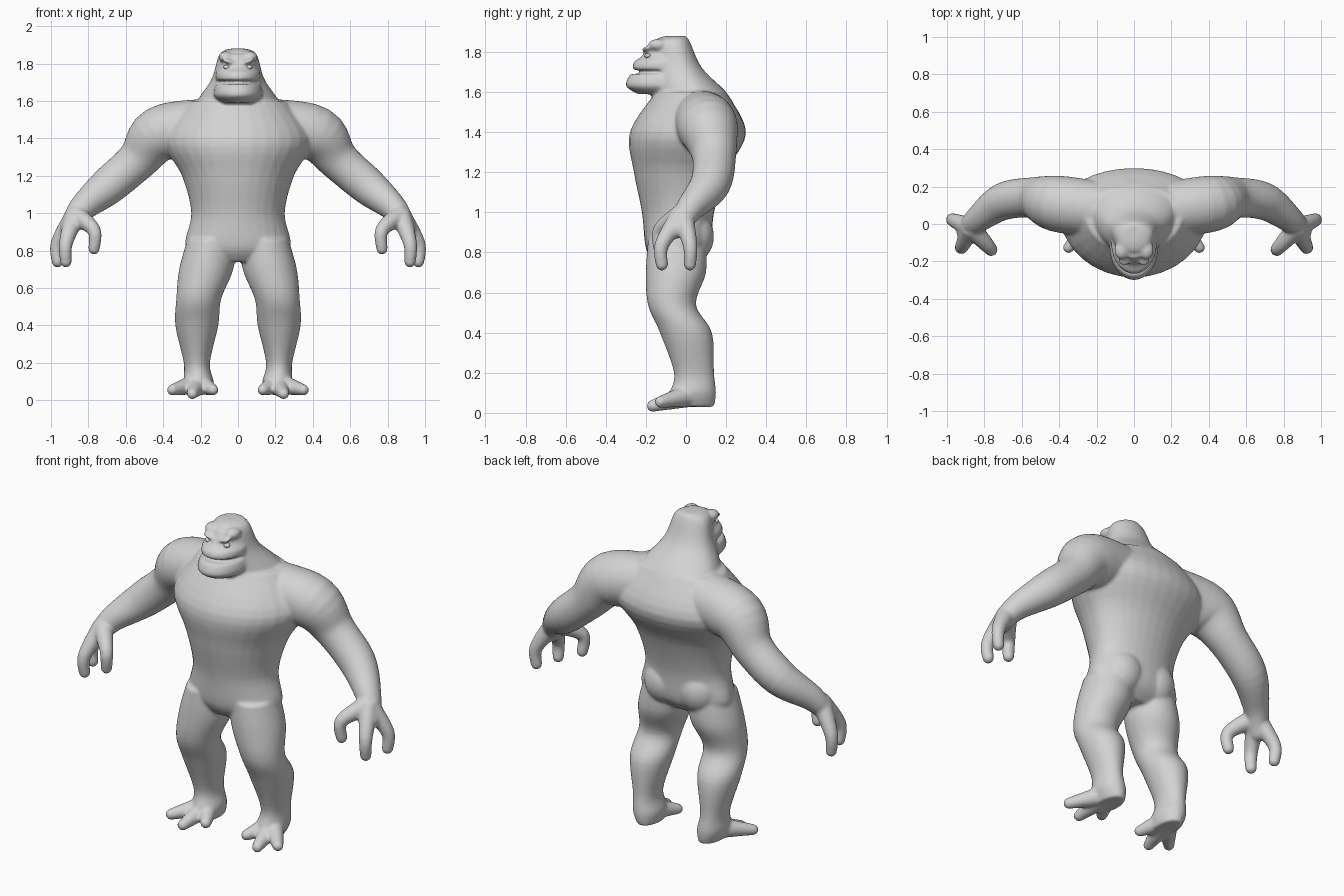
import bpy, bmesh, math
from mathutils import Vector, Matrix

cube = bpy.data.objects.get("Cube")
if cube:
    bpy.data.objects.remove(cube)

grey = 0.65
skin = bpy.data.materials.new("grey_skin")
skin.use_nodes = True
skin.diffuse_color = (grey, grey, grey, 1)
skin.node_tree.nodes["Principled BSDF"].inputs["Base Color"].default_value = skin.diffuse_color

SIDES = 32
ANGLES = [math.tau * i / SIDES for i in range(SIDES)]
bm = bmesh.new()


def refine(rows, steps=5):
    """Smooth Hermite interpolation through rows of numbers."""
    rows = [Vector(row) for row in rows]
    last = len(rows) - 1
    slopes = [(rows[min(i + 1, last)] - rows[max(i - 1, 0)]) / 2 for i in range(last + 1)]
    out = []
    for i in range(last):
        for k in range(steps):
            t = k / steps
            ease = t * t * (3 - 2 * t)
            out.append(rows[i] * (1 - ease) + rows[i + 1] * ease
                       + slopes[i] * t * (1 - t) ** 2
                       - slopes[i + 1] * t * t * (1 - t))
    return out + [rows[-1]]


def skin_rings(rings):
    """Bridge neighbouring rings and cap both ends."""
    loops = [[bm.verts.new(point) for point in ring] for ring in rings]
    for lower, upper in zip(loops, loops[1:]):
        for i in range(SIDES):
            bm.faces.new((lower[i - 1], lower[i], upper[i], upper[i - 1]))
    bm.faces.new(loops[0][::-1])
    bm.faces.new(loops[-1])


def stack(rows, side=1, widest=0.6):
    """Level rings: height, half width, front y, back y, centre x."""
    rings = []
    for height, half, front, back, centre in refine(rows):
        mid = front + (back - front) * widest
        ring = []
        for angle in ANGLES:
            reach = math.sin(angle)
            depth = back - mid if reach > 0 else mid - front
            ring.append((side * centre + half * math.cos(angle), mid + depth * reach, height))
        rings.append(ring)
    skin_rings(rings)


def blob(centre, radii, tilt=0):
    matrix = (Matrix.Translation(centre) @ Matrix.Rotation(tilt, 4, 'Y')
              @ Matrix.Diagonal((*radii, 1)))
    bmesh.ops.create_uvsphere(bm, u_segments=24, v_segments=16, radius=1, matrix=matrix)


def tube(rows, side):
    """Round limb along a path: x, y, z, radius; the far end is domed."""
    rows = refine(rows)
    points = [Vector((side * row[0], row[1], row[2])) for row in rows]
    whole = (points[-1] - points[0]).normalized()
    guide = Vector((0, 1, 0)) if abs(whole.y) < abs(whole.z) else Vector((1, 0, 0))
    rings = []
    for i, (point, row) in enumerate(zip(points, rows)):
        ahead = points[min(i + 1, len(points) - 1)] - points[max(i - 1, 0)]
        across = ahead.cross(guide).normalized()
        along = across.cross(ahead).normalized()
        rings.append([point + row[3] * (across * math.cos(angle) + along * math.sin(angle))
                      for angle in ANGLES])
    skin_rings(rings)
    blob(points[-1], [rows[-1][3]] * 3)


def finish(name):
    """Turn the collected parts into one smooth-shaded object."""
    bmesh.ops.recalc_face_normals(bm, faces=bm.faces)
    mesh = bpy.data.meshes.new(name)
    bm.to_mesh(mesh)
    bm.clear()
    mesh.materials.append(skin)
    mesh.polygons.foreach_set("use_smooth", [True] * len(mesh.polygons))
    obj = bpy.data.objects.new(name, mesh)
    bpy.context.collection.objects.link(obj)
    return obj


# Torso from crotch to shoulders
stack([(.74, .15, -.15, .05, 0), (.82, .28, -.2, .12, 0), (1, .25, -.22, .14, 0),
       (1.2, .3, -.26, .2, 0), (1.4, .4, -.28, .3, 0), (1.6, .26, -.15, .2, 0)])

# Neck and skull
stack([(1.5, .27, -.15, .26, 0), (1.6, .22, -.16, .2, 0), (1.72, .14, -.17, .08, 0),
       (1.85, .1, -.16, .02, 0), (1.88, .04, -.1, 0, 0)])

# Jutting jaw, muzzle, and the mouth recessed between them
stack([(1.59, .09, -.24, 0, 0), (1.63, .13, -.3, 0, 0), (1.69, .12, -.28, 0, 0)])
stack([(1.71, .12, -.27, 0, 0), (1.75, .12, -.26, 0, 0), (1.78, .1, -.22, 0, 0),
       (1.85, .08, -.18, 0, 0)])
blob((0, -.1, 1.7), (.1, .13, .06))

for side in (1, -1):
    # Brow ridges, crown bumps and buttocks
    blob((side * .05, -.2, 1.81), (.04, .02, .012), -side * .3)
    blob((side * .066, -.14, 1.835), (.04, .05, .03))
    blob((side * .11, .03, .88), (.12, .11, .13))

    # Leg with knee, calf and heel
    stack([(.86, .13, -.19, .1, .14), (.7, .145, -.2, .1, .17), (.54, .12, -.19, .05, .21),
           (.4, .115, -.13, .13, .22), (.2, .07, -.06, .14, .22), (.1, .08, -.08, .15, .21),
           (.03, .06, -.07, .14, .2)], side, widest=.5)

    # Three toes fanned out from the ankle
    ankle = Vector((.21, .03, .09))
    for turn, length, height in ((-.5, .16, .055), (.17, .2, .035), (.73, .21, .055)):
        tip = ankle + length * Vector((math.sin(turn), -math.cos(turn), 0))
        tip.z = height
        tube([(*ankle, .06), (*ankle.lerp(tip, .5), .045), (*tip, .03)], side)

    # Arm from shoulder through elbow to palm
    tube([(.2, .08, 1.46, .15), (.42, .11, 1.42, .15), (.54, .14, 1.28, .11),
          (.7, .12, 1.14, .1), (.84, .02, 1.02, .07), (.9, -.04, .92, .05)], side)

    # Thumb and two fingers hanging from the palm
    for x, y, low in ((.77, -.13, .81), (.92, -.12, .74), (.965, .02, .74)):
        tube([(.87, -.02, .99, .055), (x, y, low + .1, .037), (x, y, low, .031)], side)

# Fuse all parts into one smooth body
body = finish("body")
fuse = body.modifiers.new("fuse", 'REMESH')
fuse.mode = 'VOXEL'
fuse.voxel_size = 0.009
fuse.use_smooth_shade = True
soften = body.modifiers.new("soften", 'SMOOTH')
soften.factor = 0.5
soften.iterations = 7

# Eyes
for side in (1, -1):
    blob((side * .06, -.19, 1.78), (.019, .017, .013), -side * .2)
finish("eyes")
bm.free()
